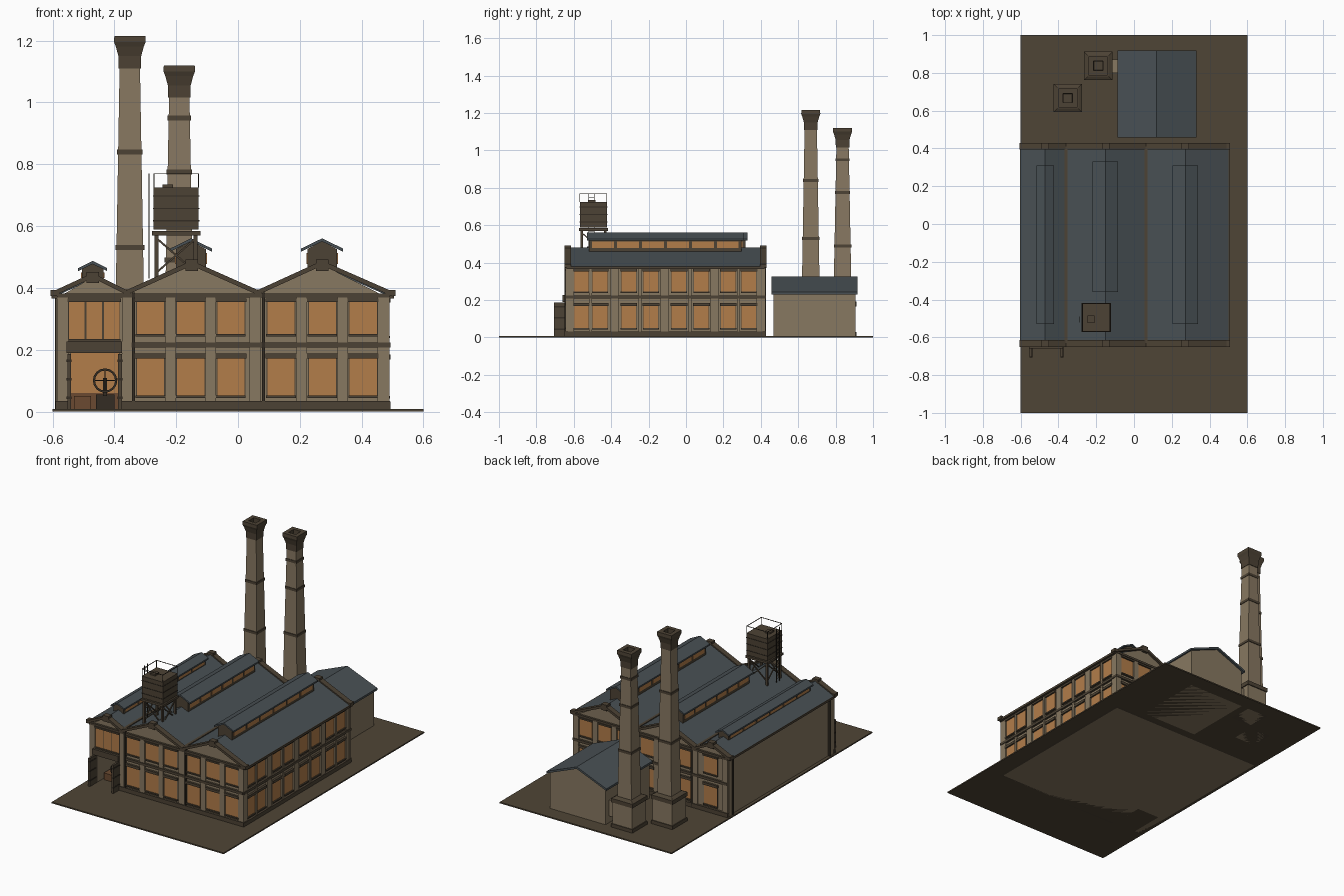
import bpy, bmesh, math
from mathutils import Vector, Matrix

if "Cube" in bpy.data.objects:
    bpy.data.objects.remove(bpy.data.objects["Cube"])


def material(name, r, g, b):
    lin = [c / 12.92 if c < 0.04 else ((c + 0.055) / 1.055) ** 2.4 for c in (r, g, b)] + [1]
    m = bpy.data.materials.new(name)
    m.use_nodes = True
    m.diffuse_color = lin
    m.node_tree.nodes["Principled BSDF"].inputs["Base Color"].default_value = lin
    return m


wall = material("tan wall", 0.53, 0.47, 0.38)
trim = material("dark brown trim", 0.30, 0.26, 0.205)
earth = material("brown ground", 0.31, 0.27, 0.21)
slate = material("slate roof", 0.285, 0.315, 0.33)
amber = material("amber window", 0.70, 0.49, 0.29)
iron = material("dark iron", 0.20, 0.175, 0.14)
rust = material("rust brown", 0.42, 0.29, 0.19)

parts = {}


def part(name, mat):
    """Mesh under construction for one named part."""
    return parts.setdefault(name, (bmesh.new(), mat))[0]


def box(name, mat, x0, x1, y0, y1, z0, z1):
    size = Matrix.Diagonal((x1 - x0, y1 - y0, z1 - z0, 1))
    mid = Matrix.Translation(((x0 + x1) / 2, (y0 + y1) / 2, (z0 + z1) / 2))
    bmesh.ops.create_cube(part(name, mat), size=1, matrix=mid @ size)


def bar(name, mat, p, q, t):
    p, q = Vector(p), Vector(q)
    turn = (q - p).to_track_quat('Z', 'Y').to_matrix().to_4x4()
    size = Matrix.Diagonal((t, t, (q - p).length, 1))
    bmesh.ops.create_cube(part(name, mat), size=1,
                          matrix=Matrix.Translation((p + q) / 2) @ turn @ size)


def prism(name, mat, outline, y0, y1):
    bm = part(name, mat)
    a, b = [[bm.verts.new((x, y, z)) for x, z in outline] for y in (y0, y1)]
    bm.faces.new(a)
    bm.faces.new(b[::-1])
    for i in range(len(a)):
        bm.faces.new((a[i - 1], a[i], b[i], b[i - 1]))


def strip(name, mat, line, t, y0, y1):
    prism(name, mat, line + [(x, z - t) for x, z in line[::-1]], y0, y1)


def stack(name, mat, x, y, levels):
    """Square tower lofted through (height, width) levels."""
    bm = part(name, mat)
    rings = [[bm.verts.new((x + sx * w / 2, y + sy * w / 2, z))
              for sx, sy in ((-1, -1), (1, -1), (1, 1), (-1, 1))] for z, w in levels]
    for a, b in zip(rings, rings[1:]):
        for i in range(4):
            bm.faces.new((a[i - 1], a[i], b[i], b[i - 1]))
    bm.faces.new(rings[0])
    bm.faces.new(rings[-1])


# Ground
box("ground", earth, -0.6, 0.6, -1, 1, 0, 0.008)

# Main hall: gabled walls with a recessed doorway at the front
ridges = [(-0.47, 0.435), (-0.15, 0.475), (0.272, 0.475)]
valleys = [-0.36, 0.064]
gable = [(-0.58, 0.37), ridges[0], (-0.36, 0.38), ridges[1], (0.064, 0.38), ridges[2], (0.48, 0.37)]
door = [(0.48, 0), (-0.385, 0), (-0.385, 0.195), (-0.54, 0.195), (-0.54, 0), (-0.58, 0)]
prism("hall_front_walls", wall, gable + door, -0.635, -0.42)
prism("hall_walls", wall, gable + [(0.48, 0), (-0.58, 0)], -0.42, 0.415)

# Saw-tooth hall roof with copings at both gable ends
line = [(-0.60, 0.375)] + gable[1:-1] + [(0.50, 0.375)]
strip("hall_roof", slate, [(x, z + 0.005) for x, z in line], 0.012, -0.63, 0.41)
for y0, y1 in ((-0.65, -0.615), (0.395, 0.43)):
    strip("gable_copings", trim, [(x, z + 0.013) for x, z in line], 0.016, y0, y1)
    for x, z in ridges:
        box("ridge_blocks", trim, x - 0.02, x + 0.02, y0, y1, z - 0.02, z + 0.017)
    for x in (-0.595, 0.497):
        box("eave_blocks", trim, x - 0.012, x + 0.012, y0, y1, 0.373, 0.393)
for x in valleys:
    box("valley_gutters", trim, x - 0.008, x + 0.008, -0.63, 0.41, 0.38, 0.394)
for x in (-0.592, 0.494):
    box("eave_gutters", trim, x - 0.011, x + 0.011, -0.64, 0.42, 0.366, 0.38)


# Facade pieces laid on one side of the hall
def on_wall(side, name, mat, u0, u1, z0, z1, d):
    if side == "front":
        box(name, mat, u0, u1, -0.635 - d, -0.63, z0, z1)
    elif side == "back":
        box(name, mat, u0, u1, 0.41, 0.415 + d, z0, z1)
    elif side == "right":
        box(name, mat, 0.475, 0.48 + d, u0, u1, z0, z1)
    else:
        box(name, mat, -0.58 - d, -0.575, u0, u1, z0, z1)


def window(side, u, w, z0, z1, lintel):
    on_wall(side, "window_frames", trim, u - w / 2 - 0.003, u + w / 2 + 0.003, z0 - 0.003, z1, 0.002)
    on_wall(side, "window_panes", amber, u - w / 2, u + w / 2, z0, z1, 0.004)
    on_wall(side, "window_lintels", trim, u - w / 2 - 0.006, u + w / 2 + 0.006, z1, z1 + lintel, 0.013)
    on_wall(side, "window_sills", trim, u - w / 2 - 0.004, u + w / 2 + 0.004, z0 - 0.008, z0, 0.012)


def pilasters(side, centres, w):
    for u in centres:
        on_wall(side, "pilasters", wall, u - w / 2, u + w / 2, 0.008, 0.37, 0.009)


long_x = [-0.283, -0.153, -0.023, 0.139, 0.273, 0.405]
for side in ("front", "back"):
    for u in long_x:
        window(side, u, 0.088, 0.052, 0.172, 0.016)
        window(side, u, 0.088, 0.25, 0.355, 0.01)
    pilasters(side, (-0.218, -0.088, 0.206, 0.339), 0.034)
    pilasters(side, (-0.357, 0.056, -0.567, 0.471), 0.038)
    on_wall(side, "floor_bands", trim, -0.345, 0.485, 0.207, 0.223, 0.013)
    on_wall(side, "cornice_bands", trim, -0.585, 0.49, 0.368, 0.381, 0.013)
    on_wall(side, "plinth", trim, -0.375, 0.492, 0, 0.034, 0.014)
    for x in (-0.338, 0.083):
        on_wall(side, "drain_pipes", iron, x - 0.005, x + 0.005, 0.008, 0.385, 0.014)
on_wall("front", "plinth", trim, -0.59, -0.545, 0, 0.034, 0.014)
on_wall("back", "plinth", trim, -0.59, -0.37, 0, 0.034, 0.014)
on_wall("back", "floor_bands", trim, -0.585, -0.345, 0.207, 0.223, 0.013)
for u in (-0.521, -0.465, -0.409):
    window("front", u, 0.05, 0.235, 0.355, 0.01)
window("back", -0.465, 0.09, 0.052, 0.172, 0.016)
window("back", -0.465, 0.09, 0.25, 0.355, 0.01)

for u in (-0.56, -0.46, -0.306, -0.188, -0.038, 0.082, 0.226, 0.336):
    window("right", u, 0.078, 0.05, 0.168, 0.016)
    window("right", u, 0.078, 0.245, 0.353, 0.012)
pilasters("right", (-0.62, -0.383, -0.113, 0.154, 0.4), 0.044)
pilasters("right", (-0.51, -0.247, 0.022, 0.281), 0.016)
pilasters("left", (-0.62, 0.4), 0.03)
on_wall("right", "plinth", trim, -0.645, 0.425, 0, 0.032, 0.014)
on_wall("right", "floor_bands", trim, -0.645, 0.425, 0.207, 0.223, 0.013)
for u in (-0.595, 0.375):
    on_wall("left", "drain_pipes", iron, u - 0.006, u + 0.006, 0.008, 0.37, 0.012)

# Roof lanterns: ridge x, wall half width, eave overhang, base, eave, peak, y range
for x, h, over, zb, ze, zp, y0, y1 in ((-0.47, 0.035, 0.012, 0.40, 0.462, 0.487, -0.53, 0.31),
                                       (-0.152, 0.048, 0.02, 0.43, 0.525, 0.56, -0.36, 0.33),
                                       (0.272, 0.048, 0.02, 0.43, 0.525, 0.56, -0.53, 0.31)):
    prism("lantern_walls", trim, [(x - h, zb), (x - h, ze), (x, zp - 0.008), (x + h, ze), (x + h, zb)],
          y0 + 0.012, y1 - 0.012)
    e = h + over
    strip("lantern_roofs", slate, [(x - e, ze + 0.002), (x, zp), (x + e, ze + 0.002)], 0.01, y0, y1)
    n, z0 = 6, ze - (0.048 if h > 0.04 else 0.03)
    step = (y1 - y0 - 0.04) / n
    for i in range(n):
        ya = y0 + 0.02 + i * step
        for s in (-1, 1):
            xs = sorted((x + s * (h - 0.002), x + s * (h + 0.003)))
            box("lantern_panes", amber, *xs, ya + 0.008, ya + step - 0.008, z0, ze - 0.012)

# Doorway: lintel beam, open leaves, lit interior
box("door_header", trim, -0.555, -0.375, -0.66, -0.63, 0.19, 0.226)
for x, s in ((-0.54, -1), (-0.388, 1)):
    prism_x = sorted((x, x + s * 0.012))
    box("door_leaves", trim, *prism_x, -0.705, -0.63, 0.008, 0.186)
    for z in (0.04, 0.1, 0.16):
        box("door_straps", iron, prism_x[0] - 0.002, prism_x[1] + 0.002, -0.706, -0.64, z, z + 0.008)
box("interior_glow", amber, -0.54, -0.385, -0.425, -0.418, 0.06, 0.195)
box("interior_dado", rust, -0.54, -0.385, -0.428, -0.418, 0.008, 0.06)

# Steam engine with flywheel and workbench
hub = Vector((-0.43, -0.6, 0.1))
rim = [hub + Vector((math.cos(a) * 0.036, 0, math.sin(a) * 0.036))
       for a in [i * math.tau / 16 for i in range(16)]]
for i, p in enumerate(rim):
    bar("flywheel", iron, rim[i - 1], p, 0.007)
    if i % 4 == 0:
        bar("flywheel", iron, hub, p, 0.004)
box("engine_body", iron, -0.46, -0.40, -0.59, -0.50, 0.008, 0.055)
box("engine_post", iron, -0.437, -0.423, -0.595, -0.57, 0.05, 0.108)
box("workbench", rust, -0.53, -0.475, -0.58, -0.50, 0.008, 0.05)

# Water tank on braced legs
tx, ty = -0.2, -0.495
corners = [(tx + a * 0.063, ty + b * 0.063) for a, b in ((-1, -1), (1, -1), (1, 1), (-1, 1))]
tops = [(tx + a * 0.072, ty + b * 0.072) for a, b in ((-1, -1), (1, -1), (1, 1), (-1, 1))]
box("tank", trim, tx - 0.073, tx + 0.073, ty - 0.073, ty + 0.073, 0.588, 0.725)
box("tank_platform", trim, tx - 0.078, tx + 0.078, ty - 0.078, ty + 0.078, 0.57, 0.584)
box("tank_hatch", trim, tx - 0.045, tx - 0.01, ty - 0.03, ty + 0.01, 0.725, 0.735)
for z in (0.615, 0.655, 0.695):
    box("tank_hoops", iron, tx - 0.075, tx + 0.075, ty - 0.075, ty + 0.075, z, z + 0.004)
for i in range(4):
    (x, y), (px, py) = corners[i], corners[i - 1]
    bar("tank_legs", trim, (x, y, 0.42), (x, y, 0.575), 0.013)
    bar("tank_braces", trim, (x, y, 0.45), (px, py, 0.56), 0.006)
    bar("tank_braces", trim, (px, py, 0.45), (x, y, 0.56), 0.006)
    (x, y), (px, py) = tops[i], tops[i - 1]
    bar("tank_railing", iron, (x, y, 0.725), (x, y, 0.77), 0.003)
    bar("tank_railing", iron, (x, y, 0.769), (px, py, 0.769), 0.003)
for y in (-0.52, -0.49):
    bar("tank_ladder", iron, (-0.288, y, 0.43), (-0.288, y, 0.77), 0.003)
for i in range(14):
    z = 0.45 + i * 0.023
    bar("tank_ladder", iron, (-0.288, -0.52, z), (-0.288, -0.49, z), 0.002)

# Two tapered chimneys with plinths, bands and flared hollow caps
for x, y, top, bands in ((-0.35, 0.667, 1.215, (0.53, 0.84)), (-0.19, 0.837, 1.12, (0.49, 0.775, 0.95))):
    neck = top - 0.105
    stack("chimney_plinths", wall, x, y, [(0, 0.138), (0.19, 0.138)])
    stack("chimney_plinth_trim", trim, x, y, [(0, 0.148), (0.03, 0.148)])
    stack("chimney_plinth_trim", trim, x, y, [(0.165, 0.15), (0.19, 0.15), (0.2, 0.11)])
    stack("chimney_shafts", wall, x, y, [(0.18, 0.098), (neck, 0.066)])
    stack("chimney_caps", trim, x, y, [(neck, 0.072), (neck + 0.04, 0.074), (top - 0.035, 0.09),
                                       (top - 0.02, 0.102), (top, 0.1), (top, 0.05), (neck + 0.02, 0.045)])
    for z in bands:
        w = 0.107 - 0.035 * (z - 0.18) / (neck - 0.18)
        stack("chimney_bands", trim, x, y, [(z - 0.008, w), (z + 0.008, w)])

# Boiler shed behind the hall, with a flue to the near chimney
prism("shed_walls", wall, [(-0.072, 0), (-0.072, 0.235), (0.12, 0.315), (0.316, 0.235), (0.316, 0)],
      0.468, 0.905)
strip("shed_roof", slate, [(-0.087, 0.243), (0.12, 0.327), (0.33, 0.243)], 0.013, 0.457, 0.918)
box("shed_flue", wall, -0.13, -0.07, 0.8, 0.87, 0.05, 0.15)

# Turn every part into an object
for name, (bm, mat) in parts.items():
    bmesh.ops.recalc_face_normals(bm, faces=bm.faces[:])
    mesh = bpy.data.meshes.new(name)
    bm.to_mesh(mesh)
    bm.free()
    mesh.materials.append(mat)
    bpy.context.collection.objects.link(bpy.data.objects.new(name, mesh))
